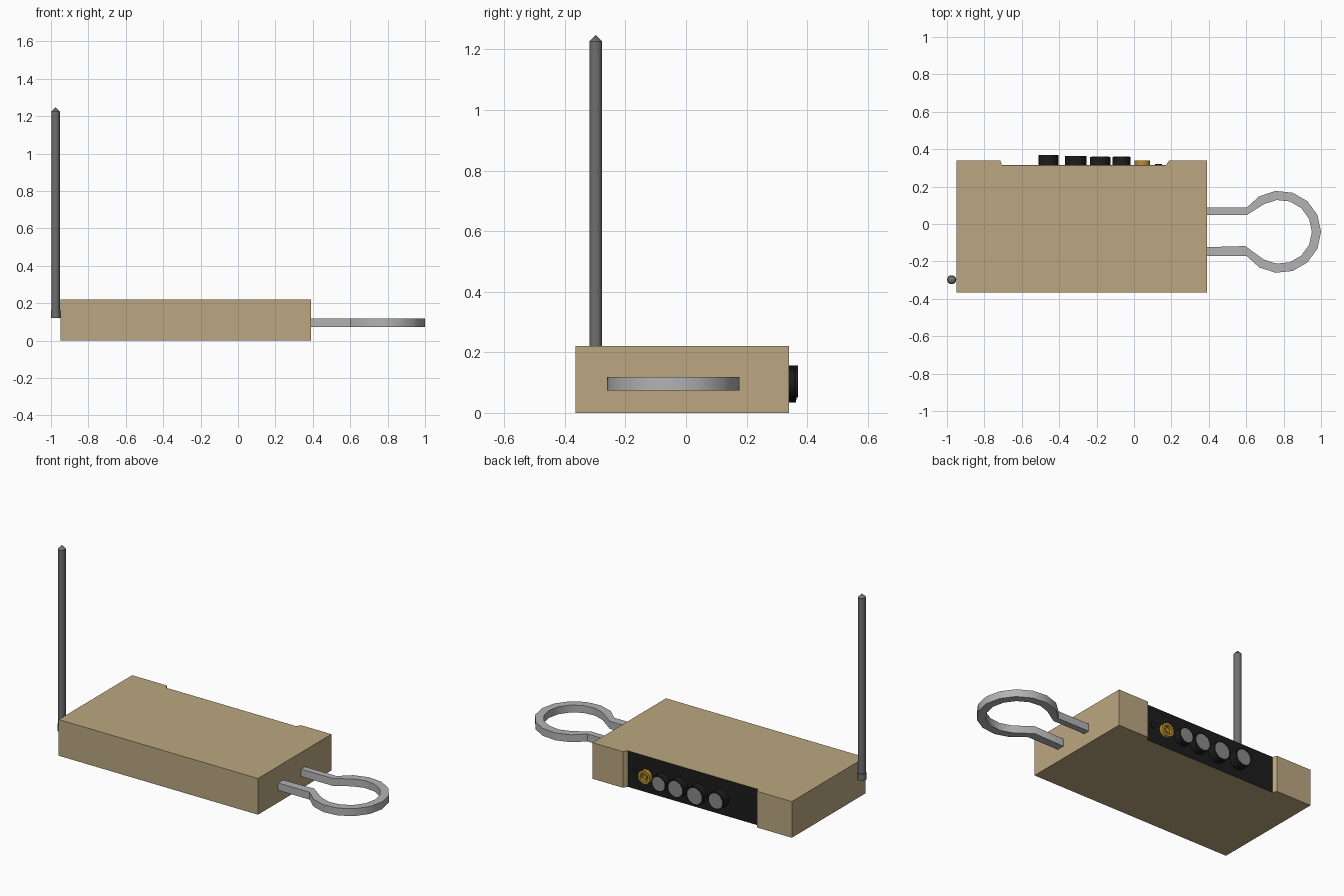
import bpy, bmesh
from math import cos, sin, pi, radians
from mathutils import Vector, Matrix

if "Cube" in bpy.data.objects:
    bpy.data.objects.remove(bpy.data.objects["Cube"])


def material(name, rgb):
    m = bpy.data.materials.new(name)
    m.diffuse_color = (*rgb, 1)
    m.use_nodes = True
    m.node_tree.nodes["Principled BSDF"].inputs["Base Color"].default_value = m.diffuse_color
    return m


TAN = material("tan", (0.50, 0.39, 0.22))
BLACK = material("black", (0.012, 0.012, 0.012))
BRASS = material("brass", (0.50, 0.28, 0.03))
STEEL = material("steel", (0.45, 0.45, 0.45))
DARK = material("dark_steel", (0.16, 0.16, 0.16))
CAP = material("cap_grey", (0.25, 0.25, 0.25))


def finish(name, bm, mat, smooth=False):
    bmesh.ops.recalc_face_normals(bm, faces=bm.faces)
    me = bpy.data.meshes.new(name)
    bm.to_mesh(me)
    bm.free()
    me.materials.append(mat)
    ob = bpy.data.objects.new(name, me)
    bpy.context.collection.objects.link(ob)
    if smooth:
        bpy.context.view_layer.objects.active = ob
        ob.select_set(True)
        bpy.ops.object.shade_smooth_by_angle(angle=radians(40))
        ob.select_set(False)
    return ob


def extrude_outline(name, pts, z0, z1, mat, smooth=False):
    bm = bmesh.new()
    face = bm.faces.new([bm.verts.new((x, y, z0)) for x, y in pts])
    ext = bmesh.ops.extrude_face_region(bm, geom=[face])["geom"]
    bmesh.ops.translate(bm, vec=(0, 0, z1 - z0),
                        verts=[v for v in ext if isinstance(v, bmesh.types.BMVert)])
    return finish(name, bm, mat, smooth)


def lathe(name, profile, origin, mat, sides, along_y=False):
    """Spin (radius, height) points about z, or about +y, closing the ends."""
    bm = bmesh.new()
    rings = [[bm.verts.new((r * cos(2 * pi * i / sides), r * sin(2 * pi * i / sides), h))
              for i in range(sides)] for r, h in profile]
    for a, b in zip(rings, rings[1:]):
        for i in range(sides):
            j = (i + 1) % sides
            bm.faces.new((a[i], a[j], b[j], b[i]))
    bm.faces.new(rings[0])
    bm.faces.new(rings[-1])
    bmesh.ops.remove_doubles(bm, verts=bm.verts, dist=1e-5)
    rot = Matrix.Rotation(-pi / 2, 4, 'X') if along_y else Matrix()
    bm.transform(Matrix.Translation(Vector(origin)) @ rot)
    return finish(name, bm, mat, True)


# Case with a shallow recess along the back
BACK, PANEL = 0.34, 0.314
extrude_outline("case", [(-0.95, -0.365), (0.39, -0.365), (0.39, BACK), (0.187, BACK),
                         (0.17, PANEL), (-0.705, PANEL), (-0.715, BACK), (-0.95, BACK)],
                0, 0.22, TAN)

# Black control panel set in the recess
extrude_outline("control_panel", [(-0.705, PANEL - 0.004), (0.17, PANEL - 0.004),
                                  (0.17, PANEL + 0.002), (-0.705, PANEL + 0.002)],
                0.001, 0.219, BLACK)

# Round knobs with grey end caps: x, z, radius, outer end
knobs = [(-0.458, 0.103, 0.053, 0.37), (-0.312, 0.092, 0.057, 0.364),
         (-0.180, 0.098, 0.055, 0.36), (-0.067, 0.098, 0.049, 0.36)]
for n, (x, z, r, end) in enumerate(knobs, 1):
    h = end - PANEL
    lathe(f"knob_{n}", [(r, 0), (r, h - 0.001)], (x, PANEL, z), BLACK, 16, True)
    lathe(f"knob_cap_{n}", [(r * 0.86, h - 0.004), (r * 0.86, h)],
          (x, PANEL, z), CAP, 16, True)

# Brass socket with a recessed bore, and a small jack
lathe("brass_socket", [(0.041, 0), (0.041, 0.026), (0.026, 0.026), (0.026, 0.006)],
      (0.045, PANEL, 0.1), BRASS, 16, True)
lathe("socket_pin", [(0.014, 0.004), (0.014, 0.02)], (0.045, PANEL, 0.1), BRASS, 12, True)
lathe("small_jack", [(0.02, 0), (0.02, 0.008)], (0.131, PANEL, 0.105), BLACK, 12, True)

# Antenna rod with pointed tip, and its mounting collar
AX, AY = -0.975, -0.298
lathe("antenna", [(0.022, 0.14), (0.022, 1.226), (0.0, 1.248)], (AX, AY, 0), DARK, 10)
lathe("antenna_collar", [(0.025, 0.12), (0.025, 0.16)], (AX, AY, 0), DARK, 10)

# Open ring clip with two prongs entering the case
CX, CY = 0.78, -0.042


def on_ring(r, deg):
    return CX + r * cos(radians(deg)), CY + r * sin(radians(deg))


outer = [on_ring(0.22, a) for a in range(144, -145, -24)]
inner = [on_ring(0.171, a) for a in range(-120, 121, 24)]
clip = ([(0.38, 0.087)] + outer + [(0.38, -0.171), (0.38, -0.124), (0.595, -0.118)]
        + inner + [(0.605, 0.049), (0.38, 0.049)])
extrude_outline("ring_clip", clip, 0.074, 0.119, STEEL, True)
